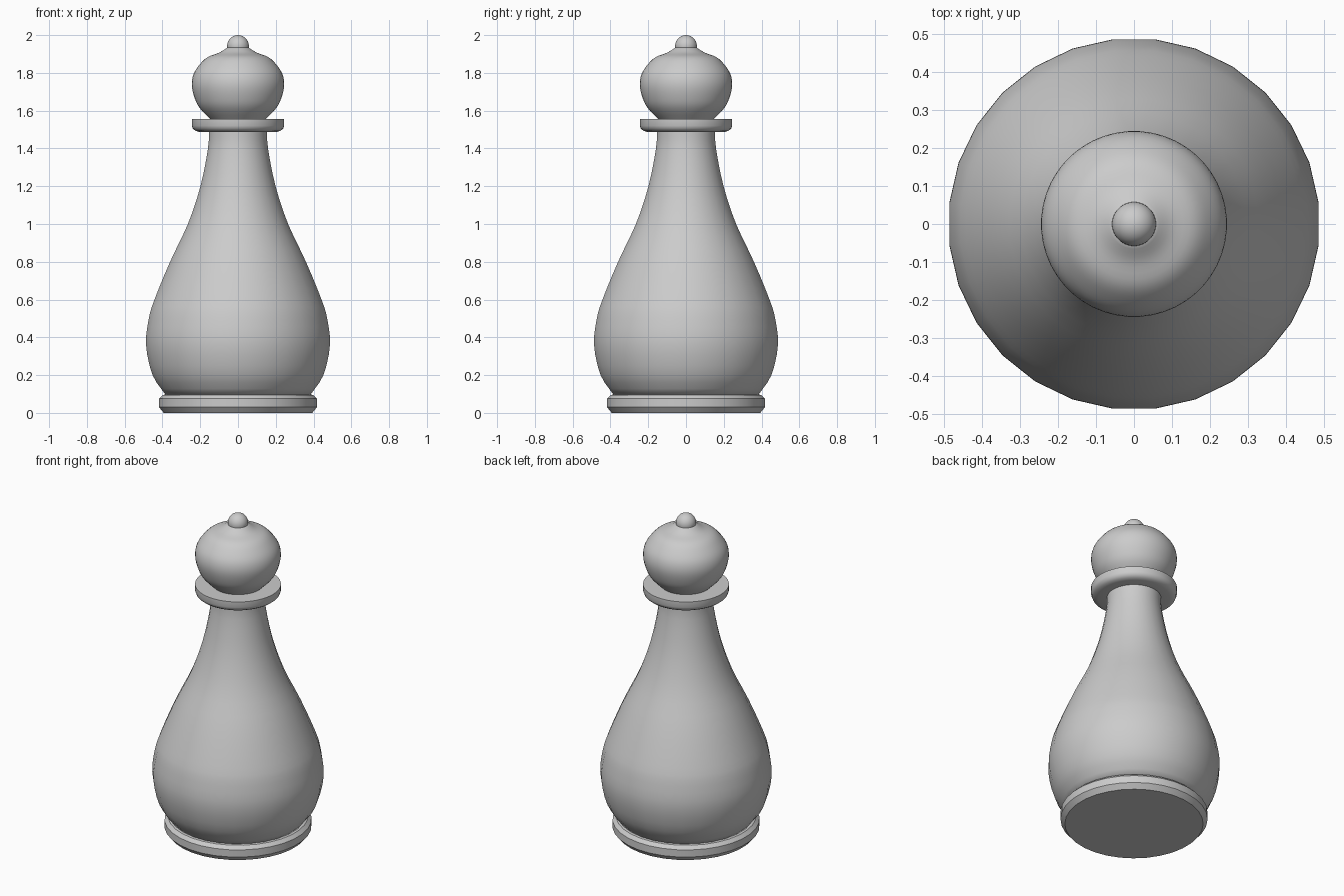
import bpy
import bmesh
import math
from mathutils import Vector

cube = bpy.data.objects.get("Cube")
if cube:
    bpy.data.objects.remove(cube, do_unlink=True)

grey = bpy.data.materials.new("plain grey")
grey.use_nodes = True
colour = (0.6, 0.6, 0.6, 1)
grey.diffuse_color = colour
grey.node_tree.nodes["Principled BSDF"].inputs["Base Color"].default_value = colour


def spline(points, steps):
    """Smooth curve through the profile points."""
    p = [Vector(q) for q in points]
    p = [2 * p[0] - p[1]] + p + [2 * p[-1] - p[-2]]
    curve = []
    for a, b, c, d in zip(p, p[1:], p[2:], p[3:]):
        for i in range(steps):
            t = i / steps
            curve.append(b + (c - a) * t / 2
                         + (2 * a - 5 * b + 4 * c - d) * t ** 2 / 2
                         + (3 * b - a - 3 * c + d) * t ** 3 / 2)
    return curve + [p[-2]]


def lathe(name, profile, sides, sharp=30):
    """Turn (radius, height) points, bottom to top, around the z axis."""
    bm = bmesh.new()
    rings = []
    for r, z in profile:
        angles = [math.tau * (i + 0.5) / sides for i in range(sides)]
        rings.append([bm.verts.new((r * math.cos(a), r * math.sin(a), z))
                      for a in angles])
    for low, high in zip(rings, rings[1:]):
        for i in range(sides):
            j = (i + 1) % sides
            bm.faces.new((low[i], low[j], high[j], high[i]))
    bm.faces.new(rings[0][::-1])
    bm.faces.new(rings[-1])
    mesh = bpy.data.meshes.new(name)
    bm.to_mesh(mesh)
    bm.free()
    mesh.materials.append(grey)
    obj = bpy.data.objects.new(name, mesh)
    bpy.context.collection.objects.link(obj)
    bpy.ops.object.select_all(action="DESELECT")
    obj.select_set(True)
    bpy.context.view_layer.objects.active = obj
    bpy.ops.object.shade_smooth_by_angle(angle=math.radians(sharp))
    return obj


# Chamfered foot
lathe("base_disc", [(0.395, 0), (0.42, 0.03), (0.42, 0.075), (0.40, 0.095),
                    (0.37, 0.1)], 32)

# Pear-shaped body and neck
body = [(0.385, 0.095), (0.455, 0.2), (0.49, 0.36), (0.475, 0.5), (0.445, 0.6),
        (0.362, 0.8), (0.267, 1.0), (0.2, 1.2), (0.16, 1.4), (0.155, 1.5)]
lathe("body", spline(body, 3), 28, 60)

# Collar with a rounded underside
lathe("collar", [(0.14, 1.487), (0.205, 1.487), (0.225, 1.493), (0.239, 1.504),
                 (0.245, 1.52), (0.245, 1.555)], 64, 40)

# Head, flattened towards the top
head = [(0.13, 1.54), (0.2, 1.61), (0.23, 1.667), (0.245, 1.735), (0.235, 1.795),
        (0.2, 1.848), (0.16, 1.884), (0.1, 1.907), (0.055, 1.935)]
lathe("head", spline(head, 4), 48, 60)

# Finial bead
bead = [(0.058 * math.cos(a), 1.942 + 0.058 * math.sin(a))
        for a in (math.radians(d) for d in range(-10, 90, 9))]
lathe("finial", bead, 32, 60)
